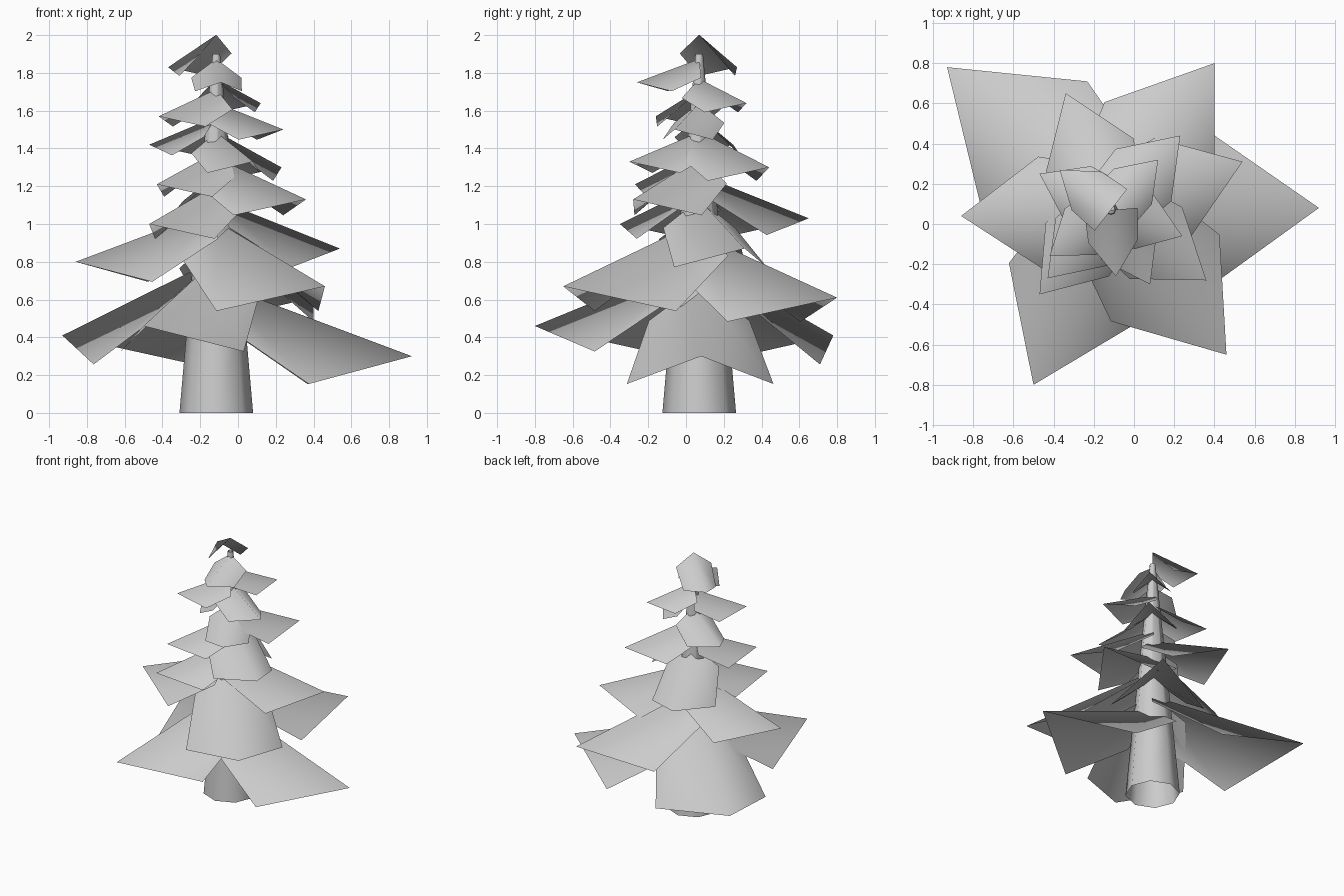
import bpy
from math import atan2, hypot, cos, sin, pi

if "Cube" in bpy.data.objects:
    bpy.data.objects.remove(bpy.data.objects["Cube"])

CX, CY = -0.115, 0.07   # trunk axis


def make(name, verts, faces):
    me = bpy.data.meshes.new(name)
    me.from_pydata(verts, [], faces)
    me.polygons.foreach_set("use_smooth", [True] * len(faces))
    me.update()
    ob = bpy.data.objects.new(name, me)
    bpy.context.collection.objects.link(ob)
    return ob


# Tapered open trunk
N = 8
rings = [(0.0, 0.195), (0.4, 0.16), (1.9, 0.02)]
verts = [(CX + r * cos(2 * pi * i / N), CY + r * sin(2 * pi * i / N), z)
         for z, r in rings for i in range(N)]
faces = [(k * N + i, k * N + (i + 1) % N, (k + 1) * N + (i + 1) % N, (k + 1) * N + i)
         for k in range(len(rings) - 1) for i in range(N)]
make("trunk", verts, faces)


# Folded needle sheet: ridge from the trunk axis to the tip, two drooping wings
def bough(name, x, y, z, slope=0.375):
    length = hypot(x - CX, y - CY)
    a = atan2(y - CY, x - CX)
    wing, root = 0.375 * length, 0.07 + 0.19 * length
    top = z + slope * length
    low = z - 0.142 * length

    def at(d, s, h):
        return (CX + d * cos(a) - s * sin(a), CY + d * sin(a) + s * cos(a), h)

    d = 0.47 * length
    pts = [at(0, 0, top), at(d, 0, top - slope * d), (x, y, z)]
    for side in (1, -1):
        pts += [at(0, side * root, top - 0.75 * root), at(d, side * wing, low)]
    make(name, pts, [(0, 1, 4, 3), (1, 2, 4), (0, 5, 6, 1), (1, 6, 2)])


# Tip positions spiralling up the tree
tips = [
    (0.92, 0.08, 0.30), (-0.93, 0.78, 0.41), (-0.50, -0.80, 0.46),
    (0.40, 0.80, 0.61), (0.46, -0.65, 0.67), (-0.86, 0.04, 0.80),
    (0.54, 0.31, 0.87), (-0.47, -0.35, 1.00), (-0.34, 0.65, 1.03),
    (0.36, -0.28, 1.13), (-0.43, -0.27, 1.21), (0.23, 0.44, 1.30),
    (0.08, -0.30, 1.33), (-0.47, 0.25, 1.42), (0.24, -0.06, 1.50),
    (-0.42, -0.16, 1.57), (0.12, 0.32, 1.64), (-0.09, -0.26, 1.75),
]
for i, t in enumerate(tips):
    bough(f"bough_{i + 1:02d}", *t)

# Steeper crown bough reaching the apex
bough("crown_bough", -0.37, 0.27, 1.83, 0.53)
